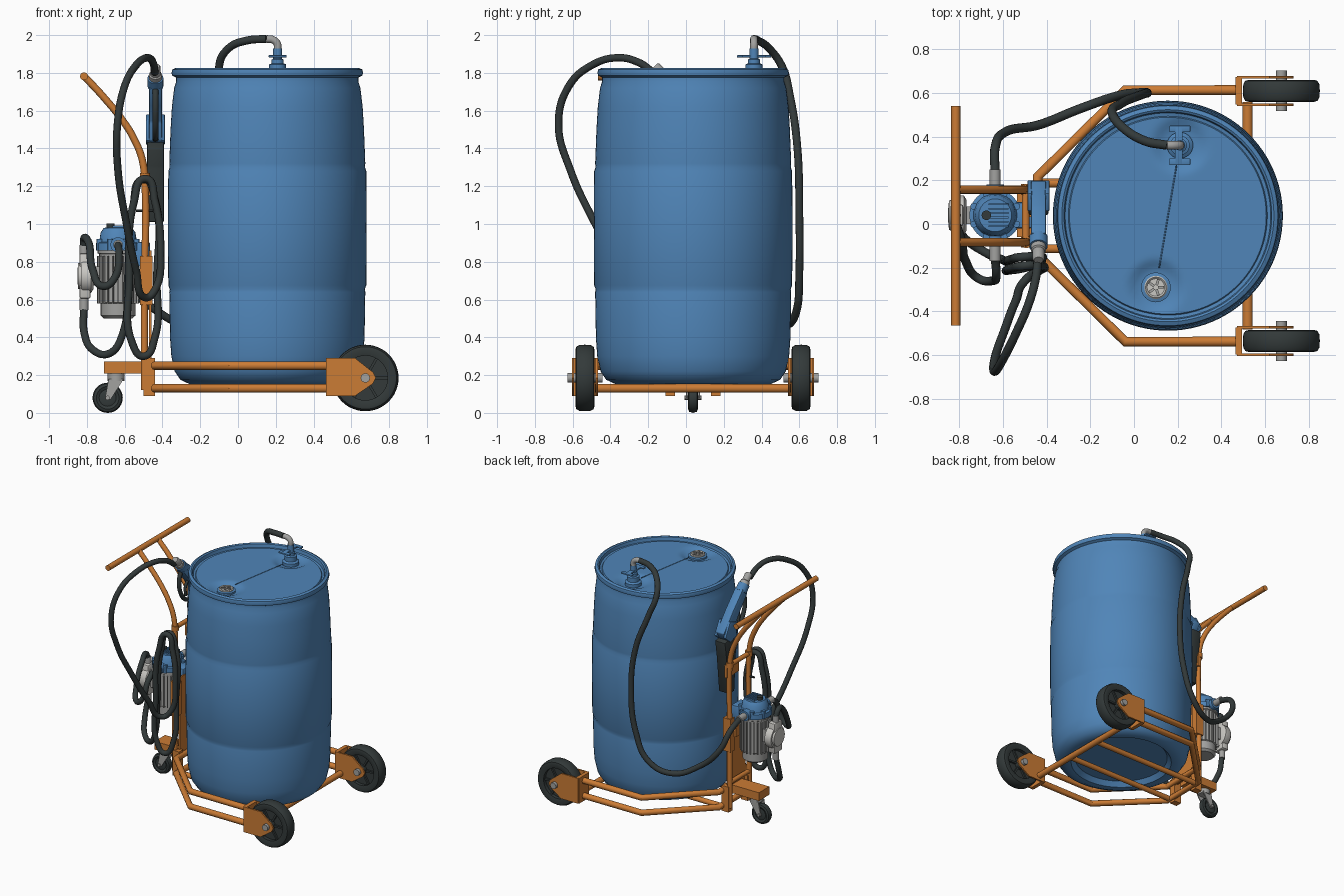
import bpy, bmesh
from math import pi, cos, sin, tau, exp
from mathutils import Vector, Matrix

Y0 = 0.037                       # symmetry plane of cart
DX, DY = 0.155, 0.038            # drum axis
PX, PY = -0.635, 0.04            # pump axis


def mat(name, c):
    m = bpy.data.materials.new(name)
    m.diffuse_color = (*c, 1)
    return m


BLUE = mat("blue", (0.08, 0.235, 0.48))
ORANGE = mat("orange", (0.60, 0.20, 0.035))
DARK = mat("dark_rubber", (0.033, 0.042, 0.042))
GREY = mat("metal_grey", (0.36, 0.36, 0.35))
PALE = mat("pale_grey", (0.58, 0.57, 0.54))


def finish(bm, name, m):
    bmesh.ops.remove_doubles(bm, verts=bm.verts, dist=1e-5)
    bmesh.ops.recalc_face_normals(bm, faces=bm.faces)
    me = bpy.data.meshes.new(name)
    bm.to_mesh(me)
    bm.free()
    o = bpy.data.objects.new(name, me)
    bpy.context.collection.objects.link(o)
    me.materials.append(m)
    return o


def lathe(name, prof, loc, m, axis=(0, 0, 1), n=32):
    """Spin (radius, height) points round an axis through loc."""
    bm = bmesh.new()
    M = Matrix.Translation(loc) @ Vector(axis).to_track_quat('Z', 'Y').to_matrix().to_4x4()
    rings = [[bm.verts.new(M @ Vector((r * cos(tau * i / n), r * sin(tau * i / n), h)))
              for i in range(n)] for r, h in prof]
    for a, b in zip(rings, rings[1:]):
        for i in range(n):
            j = (i + 1) % n
            bm.faces.new((a[i], a[j], b[j], b[i]))
    return finish(bm, name, m)


def rod(name, p, q, r, m, n=20):
    d = Vector(q) - Vector(p)
    return lathe(name, [(0, 0), (r, 0), (r, d.length), (0, d.length)], p, m, d, n)


def box(name, loc, size, m, rot=None, bevel=0.0):
    bm = bmesh.new()
    M = Matrix.Translation(loc) @ (rot or Matrix()) @ Matrix.Diagonal((*size, 1))
    bmesh.ops.create_cube(bm, size=1, matrix=M)
    if bevel:
        bmesh.ops.bevel(bm, geom=bm.edges[:], offset=bevel, segments=2, affect='EDGES', profile=0.5)
    return finish(bm, name, m)


def prism(name, pts, a, b, m, plane="xz", bevel=0.0):
    """Extrude an outline lying in xz (along y) or yz (along x) from a to b."""
    bm = bmesh.new()
    put = (lambda u, v, t: (u, t, v)) if plane == "xz" else (lambda u, v, t: (t, u, v))
    f = bm.faces.new([bm.verts.new(put(u, v, a)) for u, v in pts])
    g = bmesh.ops.extrude_face_region(bm, geom=[f])
    vs = [e for e in g["geom"] if isinstance(e, bmesh.types.BMVert)]
    bmesh.ops.translate(bm, verts=vs, vec=Vector(put(0, 0, b - a)))
    if bevel:
        bmesh.ops.bevel(bm, geom=bm.edges[:], offset=bevel, segments=2, affect='EDGES', profile=0.5)
    return finish(bm, name, m)


def tube(name, pts, r, m, smooth=True):
    cu = bpy.data.curves.new(name, 'CURVE')
    cu.dimensions = '3D'
    cu.bevel_depth, cu.bevel_resolution, cu.resolution_u = r, 4, 10
    cu.use_fill_caps = True
    sp = cu.splines.new('BEZIER' if smooth else 'POLY')
    P = sp.bezier_points if smooth else sp.points
    P.add(len(pts) - 1)
    for k, p in zip(P, pts):
        if smooth:
            k.co = p
            k.handle_left_type = k.handle_right_type = 'AUTO'
        else:
            k.co = (*p, 1)
    tmp = bpy.data.objects.new(name + "_curve", cu)
    bpy.context.collection.objects.link(tmp)
    bpy.context.view_layer.update()
    me = bpy.data.meshes.new_from_object(tmp.evaluated_get(bpy.context.evaluated_depsgraph_get()))
    bpy.data.objects.remove(tmp)
    me.name = name
    me.materials.clear()
    me.materials.append(m)
    o = bpy.data.objects.new(name, me)
    bpy.context.collection.objects.link(o)
    return o


# Drum: lathe profile, then dimples in the lid round both bungs
BUNGS = [(0.10, -0.29), (0.21, 0.36)]
prof = [(0, 0.19), (0.34, 0.19), (0.37, 0.155), (0.41, 0.152), (0.46, 0.175), (0.49, 0.22), (0.508, 0.3),
        (0.515, 0.4), (0.519, 0.64), (0.516, 0.655), (0.524, 0.675), (0.526, 0.98), (0.524, 1.28),
        (0.517, 1.30), (0.519, 1.32), (0.512, 1.5), (0.505, 1.62), (0.493, 1.72), (0.482, 1.755), (0.482, 1.775),
        (0.503, 1.785), (0.507, 1.80), (0.503, 1.818), (0.485, 1.826), (0.475, 1.82), (0.47, 1.795), (0.455, 1.792),
        (0.45, 1.80)] + [(0.44 * (1 - i / 24), 1.80) for i in range(25)]
drum = lathe("drum", prof, (DX, DY, 0), BLUE, n=96)
for v in drum.data.vertices:
    if v.co.z > 1.7 and (v.co.xy - Vector((DX, DY))).length < 0.46:
        d = min((v.co.xy - Vector(b)).length for b in BUNGS)
        v.co.z -= 0.025 * exp(-(d / 0.11) ** 6)
a, b = Vector((*BUNGS[0], 1.80)), Vector((*BUNGS[1], 1.80))
u = (b - a).normalized()
rod("lid_mould_seam", a + u * 0.09, b - u * 0.08, 0.003, BLUE, 6)

# Plain bung with cross grips
bx, by = BUNGS[0]
lathe("bung_collar", [(0.05, 1.77), (0.068, 1.775), (0.068, 1.79), (0.05, 1.795)], (bx, by, 0), BLUE)
lathe("bung_plug", [(0.053, 1.77), (0.053, 1.80), (0.047, 1.806), (0.04, 1.80), (0, 1.80)], (bx, by, 0), PALE)
for i in range(5):
    t = tau * i / 5
    box("bung_grip", (bx + 0.024 * cos(t), by + 0.024 * sin(t), 1.802), (0.028, 0.012, 0.012), GREY,
        Matrix.Rotation(t, 4, 'Z'))

# Suction coupling on the drum, with wing handle and elbow
sx, sy = BUNGS[1]
lathe("suction_coupling", [(0.06, 1.77), (0.06, 1.80), (0.045, 1.81), (0.045, 1.845), (0.032, 1.85), (0.032, 1.87),
      (0.024, 1.875), (0.024, 1.93), (0, 1.93)], (sx, sy, 0), BLUE)
box("coupling_wing", (sx - 0.005, sy, 1.888), (0.035, 0.175, 0.012), BLUE, bevel=0.003)
for s in (-1, 1):
    box("coupling_wing_end", (sx, sy + s * 0.075, 1.888), (0.095, 0.03, 0.012), BLUE, bevel=0.003)
tube("suction_elbow", [(sx, sy, 1.92), (sx - 0.003, sy, 1.955), (sx - 0.025, sy, 1.975), (sx - 0.06, sy, 1.98)],
     0.02, GREY)

# Chassis: two stacked U rails, axle cross tube, drum bearers
half = [(0.48, 0.575), (-0.04, 0.575), (-0.44, 0.18)]
for nm, z in (("lower", 0.13), ("upper", 0.25)):
    tube(nm + "_frame_rail", [(x, Y0 + y, z) for x, y in half] + [(x, Y0 - y, z) for x, y in half[::-1]],
         0.023, ORANGE, False)
rod("rear_cross_tube", (0.52, Y0 - 0.52, 0.13), (0.52, Y0 + 0.52, 0.13), 0.023, ORANGE)
for s in (-1, 1):
    rod("drum_bearer", (-0.44, Y0 + s * 0.15, 0.13), (0.52, Y0 + s * 0.15, 0.13), 0.02, ORANGE)

# Big wheels with yoke brackets
tyre = [(0.118, -0.042), (0.15, -0.05), (0.165, -0.046), (0.174, -0.03), (0.176, 0), (0.174, 0.03),
        (0.165, 0.046), (0.15, 0.05), (0.118, 0.042), (0.118, -0.042)]
plate = [(0.47, 0.09), (0.62, 0.09), (0.715, 0.155), (0.73, 0.185), (0.715, 0.215), (0.62, 0.29), (0.47, 0.29)]
for s in (-1, 1):
    y = Y0 + s * 0.572
    C = Vector((0.674, y, 0.185))
    lathe("wheel_tyre", tyre, C, DARK, (0, 1, 0), 48)
    lathe("wheel_disc", [(0, -0.015), (0.12, -0.015), (0.12, 0.015), (0, 0.015)], C, DARK, (0, 1, 0))
    rod("wheel_hub", C - Vector((0, 0.05, 0)), C + Vector((0, 0.05, 0)), 0.038, DARK)
    for i in range(6):
        t = tau * i / 6
        box("wheel_spoke", C + 0.075 * Vector((cos(t), 0, sin(t))), (0.09, 0.06, 0.014), DARK,
            Matrix.Rotation(-t, 4, 'Y'))
    for k in (-1, 1):
        prism("wheel_bracket_plate", plate, y + k * 0.057, y + k * 0.069, ORANGE)
    box("wheel_bracket_back", (0.48, y, 0.19), (0.03, 0.125, 0.2), ORANGE)
    rod("axle_bolt", C - Vector((0, 0.092, 0)), C + Vector((0, 0.092, 0)), 0.025, GREY, 12)

# Mast posts curving back to the push handle
arc = [(-0.495, 0.12), (-0.495, 0.7), (-0.492, 1.2), (-0.507, 1.34), (-0.55, 1.45), (-0.605, 1.54), (-0.71, 1.67),
       (-0.812, 1.78)]
for s in (-1, 1):
    y = Y0 + s * 0.12
    tube("mast_post", [(x, y, z) for x, z in arc], 0.019, ORANGE)
    box("mast_sleeve", (-0.485, y, 0.70), (0.065, 0.05, 0.26), ORANGE)
    box("mast_foot", (-0.47, y, 0.19), (0.06, 0.05, 0.2), ORANGE)
    lathe("mast_clamp", [(0.019, -0.02), (0.027, -0.02), (0.027, 0.02), (0.019, 0.02)], (-0.493, y, 1.25), ORANGE)
rod("push_handle", (-0.815, Y0 - 0.502, 1.782), (-0.815, Y0 + 0.502, 1.782), 0.021, ORANGE)
box("mast_plate", (-0.465, Y0, 0.55), (0.012, 0.22, 0.62), ORANGE)
for z in (0.32, 1.25):
    rod("mast_crossbar", (-0.495, Y0 - 0.12, z), (-0.495, Y0 + 0.12, z), 0.017, ORANGE)
rod("locking_pin", (-0.54, Y0 - 0.12, 1.07), (-0.45, Y0 - 0.12, 1.07), 0.008, DARK, 10)

# Caster on its arm
box("caster_arm", (-0.59, Y0, 0.24), (0.24, 0.13, 0.065), ORANGE)
rod("caster_swivel", (-0.645, Y0, 0.17), (-0.645, Y0, 0.21), 0.045, GREY)
lathe("caster_wheel", [(0, -0.02), (0.03, -0.022), (0.045, -0.018), (0.06, -0.026), (0.074, -0.02), (0.08, 0),
      (0.074, 0.02), (0.06, 0.026), (0.045, 0.018), (0.03, 0.022), (0, 0.02)], (-0.69, Y0, 0.08), DARK, (0, 1, 0))
for s in (-1, 1):
    prism("caster_fork", [(-0.705, 0.07), (-0.675, 0.07), (-0.605, 0.18), (-0.685, 0.18)], Y0 + s * 0.029,
          Y0 + s * 0.037, GREY)
rod("caster_axle", (-0.69, Y0 - 0.045, 0.08), (-0.69, Y0 + 0.045, 0.08), 0.012, GREY, 10)

# Pump: finned motor below, ribbed head above
lathe("motor_body", [(0, 0.50), (0.075, 0.50), (0.092, 0.515), (0.092, 0.58), (0.1, 0.585), (0.1, 0.84), (0.108, 0.845),
      (0.108, 0.88), (0, 0.88)], (PX, PY, 0), GREY)
for i in range(24):
    t = tau * i / 24
    box("motor_fin", (PX + 0.102 * cos(t), PY + 0.102 * sin(t), 0.705), (0.02, 0.007, 0.25), GREY,
        Matrix.Rotation(t, 4, 'Z'))
lathe("pump_head", [(0, 0.86), (0.118, 0.86), (0.118, 0.90), (0.10, 0.905), (0.092, 0.955), (0.075, 0.98), (0, 0.982)],
      (PX, PY, 0), BLUE)
for i in range(6):
    box("pump_head_rib", (PX + 0.015, PY - 0.05 + 0.02 * i, 0.985), (0.09, 0.008, 0.014), BLUE)
for i in range(8):
    t = tau * (i + 0.5) / 8
    p = Vector((PX + 0.106 * cos(t), PY + 0.106 * sin(t), 0.86))
    rod("pump_head_lug", p, p + Vector((0, 0, 0.06)), 0.016, BLUE, 10)
rod("pump_fill_cap", (PX - 0.04, PY, 0.97), (PX - 0.04, PY, 1.003), 0.022, DARK)
for s in (-1, 1):
    rod("pump_port", (PX, PY, 0.89), (PX, PY + s * 0.14, 0.89), 0.04, BLUE)
    rod("pump_port_fitting", (PX, PY + s * 0.13, 0.89), (PX, PY + s * 0.21, 0.89), 0.025, GREY)
box("pump_mount", (-0.515, PY, 0.84), (0.10, 0.12, 0.13), BLUE, bevel=0.01)
box("pump_bracket", (-0.50, PY, 0.72), (0.07, 0.2, 0.08), ORANGE)

# Flow meter on the outer side of the motor
lathe("flow_meter", [(0, 0), (0.07, 0), (0.09, 0.012), (0.09, 0.055), (0.084, 0.065), (0.07, 0.065), (0.068, 0.08),
      (0.03, 0.084), (0, 0.084)], (-0.766, PY, 0.725), PALE, (-1, 0, 0))
box("meter_housing", (-0.81, PY, 0.725), (0.06, 0.10, 0.24), PALE, bevel=0.012)
box("meter_bracket", (-0.745, PY, 0.725), (0.06, 0.08, 0.10), GREY)
for z in (0.545, 0.83):
    rod("meter_fitting", (-0.815, PY, z), (-0.815, PY, z + 0.06), 0.024, GREY, 12)

# Hoses
tube("suction_hose", [(PX, 0.23, 0.89), (PX, 0.35, 0.84), (-0.59, 0.42, 0.70), (-0.43, 0.455, 0.54), (-0.24, 0.53, 0.465),
     (-0.08, 0.585, 0.54), (0.02, 0.60, 0.75), (0.06, 0.60, 1.05), (0.03, 0.59, 1.4), (-0.06, 0.55, 1.68),
     (-0.10, 0.51, 1.83), (-0.05, 0.44, 1.93), (0.05, 0.38, 1.972), (0.15, sy, 1.98)], 0.021, DARK)
tube("meter_feed_hose", [(-0.815, PY, 0.88), (-0.815, 0.01, 0.925), (-0.79, -0.07, 0.90), (-0.77, -0.17, 0.76),
     (-0.71, -0.25, 0.67), (-0.65, -0.26, 0.72), (-0.63, -0.23, 0.84), (PX, -0.16, 0.89)], 0.02, DARK)
tube("delivery_hose", [(-0.815, PY, 0.56), (-0.815, 0.0, 0.43), (-0.77, -0.07, 0.335), (-0.68, -0.13, 0.315),
     (-0.61, -0.16, 0.42), (-0.585, -0.17, 0.7), (-0.555, -0.16, 1.1), (-0.50, -0.15, 1.235), (-0.44, -0.15, 1.13),
     (-0.43, -0.16, 0.7), (-0.44, -0.18, 0.40), (-0.50, -0.20, 0.30), (-0.56, -0.21, 0.37), (-0.575, -0.21, 0.7),
     (-0.55, -0.20, 1.12), (-0.49, -0.19, 1.24), (-0.44, -0.19, 1.12), (-0.41, -0.20, 0.85), (-0.435, -0.215, 0.66),
     (-0.49, -0.25, 0.61), (-0.54, -0.35, 0.76), (-0.59, -0.48, 1.0), (-0.635, -0.61, 1.28), (-0.638, -0.675, 1.53),
     (-0.60, -0.62, 1.73), (-0.54, -0.50, 1.84), (-0.48, -0.36, 1.88), (-0.45, -0.25, 1.855), (-0.44, -0.17, 1.80)],
     0.02, DARK)

# Dispensing nozzle resting in its holster
NX = -0.437
prism("nozzle_body", [(0.20, 1.50), (0.08, 1.64), (-0.04, 1.765), (-0.10, 1.715), (-0.02, 1.62), (0.04, 1.54),
      (0.06, 1.44), (0.15, 1.42)], NX - 0.035, NX + 0.035, BLUE, "yz", 0.008)
for s in (-1, 1):
    prism("nozzle_cheek", [(0.20, 1.47), (0.14, 1.58), (0.06, 1.55), (0.06, 1.44), (0.14, 1.42)], NX + s * 0.03,
          NX + s * 0.05, BLUE, "yz", 0.004)
tube("trigger_guard", [(NX, 0.06, 1.45), (NX, -0.03, 1.47), (NX, -0.10, 1.56), (NX, -0.11, 1.66), (NX, -0.08, 1.73)],
     0.016, DARK)
tube("trigger", [(NX, 0.0, 1.62), (NX, -0.035, 1.57), (NX, -0.03, 1.50)], 0.011, DARK)
d = Vector((0, -0.68, 0.68)).normalized()
p = Vector((NX, -0.06, 1.73))
rod("nozzle_collar", p, p + d * 0.06, 0.042, BLUE)
lathe("hose_swivel", [(0, 0.05), (0.034, 0.05), (0.034, 0.085), (0.027, 0.09), (0.027, 0.14), (0.021, 0.15), (0, 0.15)],
      p, GREY, d)
rod("nozzle_spout", (NX, 0.12, 1.44), (NX, 0.12, 1.1), 0.018, GREY)
prism("nozzle_holster", [(0.04, 1.40), (0.06, 1.30), (0.08, 1.01), (0.15, 1.01), (0.18, 1.30), (0.20, 1.43), (0.12, 1.45)],
      NX - 0.045, NX + 0.045, DARK, "yz", 0.008)
box("holster_bracket", (-0.475, Y0 + 0.07, 1.2), (0.02, 0.15, 0.1), ORANGE)

# Smooth shading with sharp edges kept
for o in bpy.context.collection.objects:
    o.select_set(True)
    bpy.context.view_layer.objects.active = o
bpy.ops.object.shade_smooth_by_angle(angle=pi / 5)
